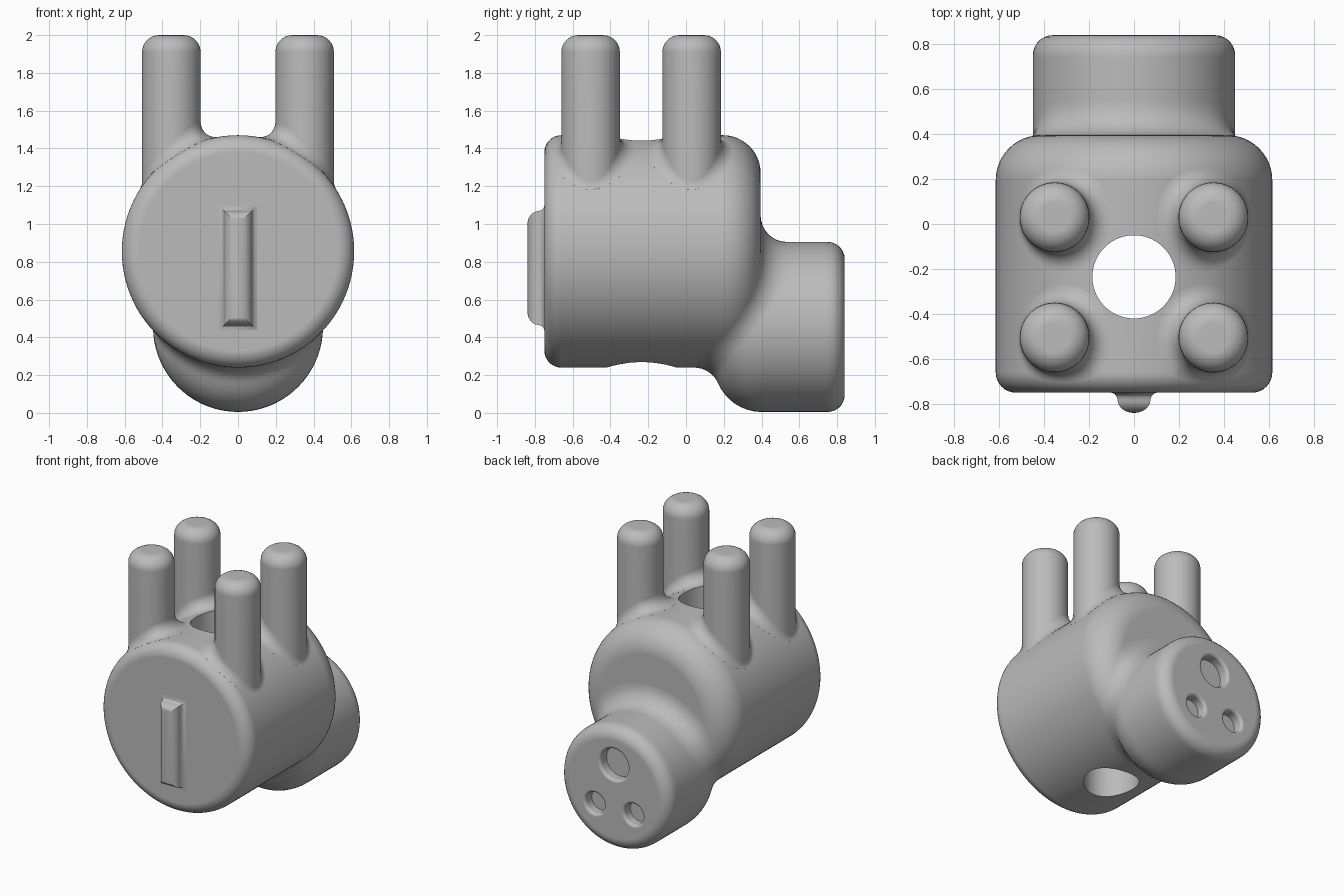
import bpy, bmesh, math
from mathutils import Vector

if "Cube" in bpy.data.objects:
    bpy.data.objects.remove(bpy.data.objects["Cube"])

SEG = 72
grey = bpy.data.materials.new("plain_grey")
grey.diffuse_color = (0.5, 0.5, 0.5, 1)
grey.use_nodes = True
grey.node_tree.nodes["Principled BSDF"].inputs["Base Color"].default_value = grey.diffuse_color

# Main body: a lying drum with a soft back edge and a tighter front edge
R, CZ = 0.615, 0.855
Y_FRONT, Y_BACK = -0.75, 0.395
K_FRONT, K_BACK = 0.09, 0.20


def loft(name, rings, tip=None):
    """Skin closed rings; the far end closes on a tip point or a flat face."""
    bm = bmesh.new()
    loops = [[bm.verts.new(p) for p in ring] for ring in rings]
    n = len(loops[0])
    for a, b in zip(loops, loops[1:]):
        for i in range(n):
            j = (i + 1) % n
            bm.faces.new((a[i], a[j], b[j], b[i]))
    bm.faces.new(loops[0])
    if tip is None:
        bm.faces.new(loops[-1])
    else:
        t = bm.verts.new(tip)
        for i in range(n):
            bm.faces.new((loops[-1][i], loops[-1][(i + 1) % n], t))
    bmesh.ops.recalc_face_normals(bm, faces=bm.faces[:])
    mesh = bpy.data.meshes.new(name)
    bm.to_mesh(mesh)
    bm.free()
    mesh.materials.append(grey)
    ob = bpy.data.objects.new(name, mesh)
    bpy.context.collection.objects.link(ob)
    return ob


def revolve(name, origin, axis, profile, seg=SEG):
    """Rings of (radius, distance along axis) around an axis."""
    u, v = frame(axis)
    rings = []
    for r, t in profile:
        rings.append([origin + axis * t
                      + (u * math.cos(a) + v * math.sin(a)) * r
                      for a in (2 * math.pi * i / seg for i in range(seg))])
    return loft(name, rings)


def frame(axis):
    u = Vector((1, 0, 0))
    return u, axis.cross(u)


def select(ob):
    bpy.ops.object.select_all(action='DESELECT')
    ob.select_set(True)
    bpy.context.view_layer.objects.active = ob


def cut(ob, cutter):
    select(ob)
    mod = ob.modifiers.new("cut", 'BOOLEAN')
    mod.operation = 'DIFFERENCE'
    mod.solver = 'EXACT'
    mod.object = cutter
    bpy.ops.object.modifier_apply(modifier=mod.name)
    bpy.data.objects.remove(cutter)


def finish(ob, angle=35):
    select(ob)
    bpy.ops.object.shade_smooth_by_angle(angle=math.radians(angle))
    mod = ob.modifiers.new("weighted_normals", 'WEIGHTED_NORMAL')
    mod.keep_sharp = True


def body_dist(p):
    """Distance from a point to the rounded drum."""
    mid, half = (Y_FRONT + Y_BACK) / 2, (Y_BACK - Y_FRONT) / 2
    k = K_BACK if p.y > mid else K_FRONT
    a = math.hypot(p.x, p.z - CZ) - (R - k)
    b = abs(p.y - mid) - (half - k)
    return math.hypot(max(a, 0), max(b, 0)) + min(max(a, b), 0) - k


def body_normal(p, e=1e-4):
    return Vector([body_dist(p + d) - body_dist(p - d) for d in
                   (Vector((e, 0, 0)), Vector((0, e, 0)), Vector((0, 0, e)))]).normalized()


def blended_post(name, top, axis, r, rim, straight, k, fillet, tip, steps):
    """Round post running into the body, joined by a rolling-ball fillet."""
    u, v = frame(axis)
    columns = []
    for i in range(SEG):
        th = 2 * math.pi * i / SEG
        out = u * math.cos(th) + v * math.sin(th)

        def side(s, off):
            if s <= straight:
                return top + axis * s + out * (r + off)
            a = (s - straight) / k
            return (top + axis * (straight + (k + off) * math.sin(a))
                    + out * (r - k + (k + off) * math.cos(a)))

        # Find where the ball touches both the post and the body
        s = rim
        while s < 2 and body_dist(side(s, fillet)) > fillet:
            s += 0.005
        lo, hi = s - 0.005, s
        for _ in range(18):
            m = (lo + hi) / 2
            if body_dist(side(m, fillet)) > fillet:
                lo = m
            else:
                hi = m
        s = hi
        c = side(s, fillet)
        n1 = (side(s, 0) - c).normalized()
        n2 = -body_normal(c)
        # Rounded cap edge, side wall, then the fillet arc
        col = []
        for q in range(8):
            a = math.pi / 2 * q / 7
            col.append(top + axis * (rim - rim * math.cos(a))
                       + out * (r - rim + rim * math.sin(a)))
        col += [side(rim + (s - rim) * q / steps, 0) for q in range(1, steps + 1)]
        col += [c + n1.slerp(n2, q / 8) * fillet for q in range(1, 9)]
        columns.append(col)
    return loft(name, [list(ring) for ring in zip(*columns)], tip)


# Body drum with rounded edges
profile = []
for q in range(9):
    a = math.pi / 2 * q / 8
    profile.append((R - K_FRONT + K_FRONT * math.sin(a), Y_FRONT + K_FRONT - K_FRONT * math.cos(a)))
for q in range(13):
    a = math.pi / 2 * q / 12
    profile.append((R - K_BACK + K_BACK * math.cos(a), Y_BACK - K_BACK + K_BACK * math.sin(a)))
body = revolve("body", Vector((0, 0, CZ)), Vector((0, 1, 0)), profile, 96)

# Vertical hole through the body
cut(body, revolve("hole_cutter", Vector((0, -0.235, 0)), Vector((0, 0, 1)),
                  [(0.185, 0.05), (0.185, 1.8)]))
finish(body)

# Four upright pegs
for sx, side_name in ((-1, "left"), (1, "right")):
    for y, end_name in ((-0.505, "front"), (0.03, "back")):
        peg = blended_post(f"{end_name}_{side_name}_peg", Vector((sx * 0.353, y, 2)),
                           Vector((0, 0, -1)), 0.155, 0.09, 3, 1, 0.08,
                           Vector((sx * 0.353, y, 1.0)), 3)
        finish(peg)

# Snout at the back, sunk into the lower body
snout = blended_post("snout", Vector((0, 0.84, 0.455)), Vector((0, -1, 0)),
                     0.45, 0.09, 0.44, 0.25, 0.14, Vector((0, 0.15, 0.5)), 18)

# One large and two small blind holes with softened rims
SOFT = 0.022
for x, z, r in ((0, 0.637, 0.112), (-0.158, 0.31, 0.076), (0.158, 0.31, 0.076)):
    prof = [(r + SOFT, -0.03)]
    for q in range(6):
        a = math.pi / 2 * q / 5
        prof.append((r + SOFT - SOFT * math.sin(a), SOFT - SOFT * math.cos(a)))
    prof.append((r, 0.075))
    cut(snout, revolve("socket_cutter", Vector((x, 0.84, z)), Vector((0, -1, 0)), prof, 40))
finish(snout)

# Raised ridge on the front: mitred rectangles with a flared foot and round crest
steps = [(0.105, -0.745), (0.1, -0.75), (0.086, -0.756), (0.077, -0.768), (0.073, -0.782)]
for q in range(1, 8):
    a = math.radians(12 * q)
    steps.append((0.073 * math.cos(a), -0.782 - 0.058 * math.sin(a)))
rings = []
for w, y in steps:
    h = w + 0.228
    rings.append([(-w, y, 0.767 - h), (w, y, 0.767 - h), (w, y, 0.767 + h), (-w, y, 0.767 + h)])
finish(loft("front_ridge", rings), 40)
